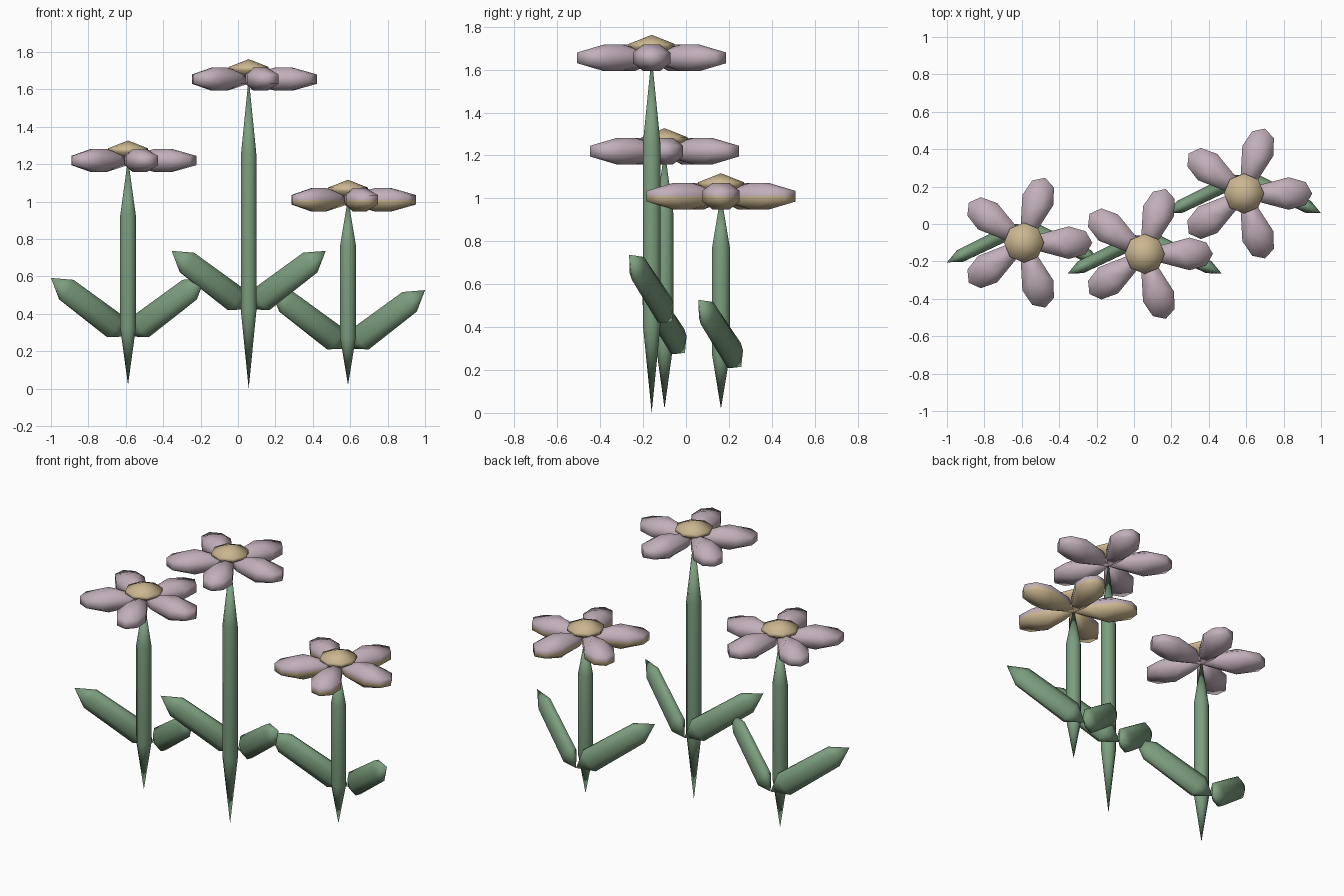
import bpy, bmesh, math
from mathutils import Vector, Matrix

cube = bpy.data.objects.get("Cube")
if cube:
    bpy.data.objects.remove(cube, do_unlink=True)


def material(name, rgb):
    m = bpy.data.materials.new(name)
    m.use_nodes = True
    color = (*rgb, 1.0)
    m.diffuse_color = color
    bsdf = m.node_tree.nodes["Principled BSDF"]
    bsdf.inputs["Base Color"].default_value = color
    bsdf.inputs["Roughness"].default_value = 0.9
    return m


GREEN = material("leaf green", (0.20, 0.34, 0.21))
PINK = material("pale mauve", (0.54, 0.43, 0.49))
YELLOW = material("pollen yellow", (0.60, 0.47, 0.28))


def loft(name, loops, mats, matrix, under=False):
    """Skin a stack of loops; faces below local z = 0 take the second colour if under is set."""
    bm = bmesh.new()
    rings = [[bm.verts.new(p) for p in loop] for loop in loops]
    n = len(rings[0])
    for a, b in zip(rings, rings[1:]):
        for i in range(n):
            j = (i + 1) % n
            bm.faces.new((a[i], a[j], b[j], b[i]))
    bm.faces.new(rings[0])
    bm.faces.new(rings[-1])
    bmesh.ops.remove_doubles(bm, verts=bm.verts[:], dist=0.0005)
    bmesh.ops.recalc_face_normals(bm, faces=bm.faces[:])
    for f in bm.faces:
        f.smooth = True
        if under and f.calc_center_median().z < 0:
            f.material_index = 1
    mesh = bpy.data.meshes.new(name)
    bm.to_mesh(mesh)
    bm.free()
    for m in mats:
        mesh.materials.append(m)
    obj = bpy.data.objects.new(name, mesh)
    obj.matrix_world = matrix
    bpy.context.collection.objects.link(obj)
    return obj


def octagon(radius, z, turn=0.0):
    return [Vector((radius * math.cos(turn + k * math.pi / 4),
                    radius * math.sin(turn + k * math.pi / 4), z)) for k in range(8)]


def stem(name, bottom, top, place):
    h = top - bottom
    profile = [(0, 0), (0.045, 0.25), (0.045, 0.75), (0, 1)]
    loft(name, [octagon(r, bottom + t * h, math.pi / 8) for r, t in profile], [GREEN], place)


def leaf(name, side, place):
    # upright blade rising from behind the stem out to a forward tip
    base = Vector((0, 0.095, 0))
    axis = Vector((side * 0.412, -0.20, 0.312))
    across = axis.cross(Vector((0, 0, 1))).normalized()
    up = across.cross(axis).normalized()
    loops = []
    for t, size in [(0, 0), (0.17, 1.08), (0.8, 0.98), (1, 0)]:
        loops.append([base + axis * t + up * p.x * size + across * p.y * size * 0.55
                      for p in octagon(0.07, 0, math.pi / 8)])
    loft(name, loops, [GREEN], place)


# Petal outline: narrow at the heart, rounded octagonal tip
HALF = [(0.08, 0.045), (0.24, 0.087), (0.33, 0.061)]
OUTLINE = [(0, 0)] + HALF + [(0.365, 0)] + [(x, -y) for x, y in reversed(HALF)]


def petal(name, angle, mats, place, under):
    def ring(z, sx, sy):
        return [Vector((0.19 + (x - 0.19) * sx, y * sy, z)) for x, y in OUTLINE]
    loops = [ring(-0.062, 0.25, 0.45), ring(-0.025, 1, 1), ring(0, 1, 1),
             ring(0.025, 1, 1), ring(0.062, 0.25, 0.45)]
    loft(name, loops, mats, place @ Matrix.Rotation(angle, 4, "Z"), under)


def flower(label, x, y, root, leaf_z, head_z, under=False):
    at = lambda z: Matrix.Translation((x, y, z))
    stem(label + "_stem", root, head_z + 0.01, at(0))
    for word, side in (("left", 1), ("right", -1)):
        leaf(f"{label}_{word}_leaf", side, at(leaf_z))
    for k in range(5):
        petal(f"{label}_petal_{k + 1}", k * math.tau / 5, [PINK, YELLOW], at(head_z), under)
    # faceted dome in the middle of the petals
    dome = [octagon(0.05, 0.01), octagon(0.107, 0.045), octagon(0.107, 0.065), octagon(0, 0.107)]
    loft(label + "_center", dome, [YELLOW], at(head_z))


flower("medium_flower", -0.588, -0.10, 0.02, 0.28, 1.22)
flower("tall_flower", 0.057, -0.16, 0.0, 0.425, 1.655)
flower("short_flower", 0.588, 0.163, 0.02, 0.215, 1.01, under=True)
